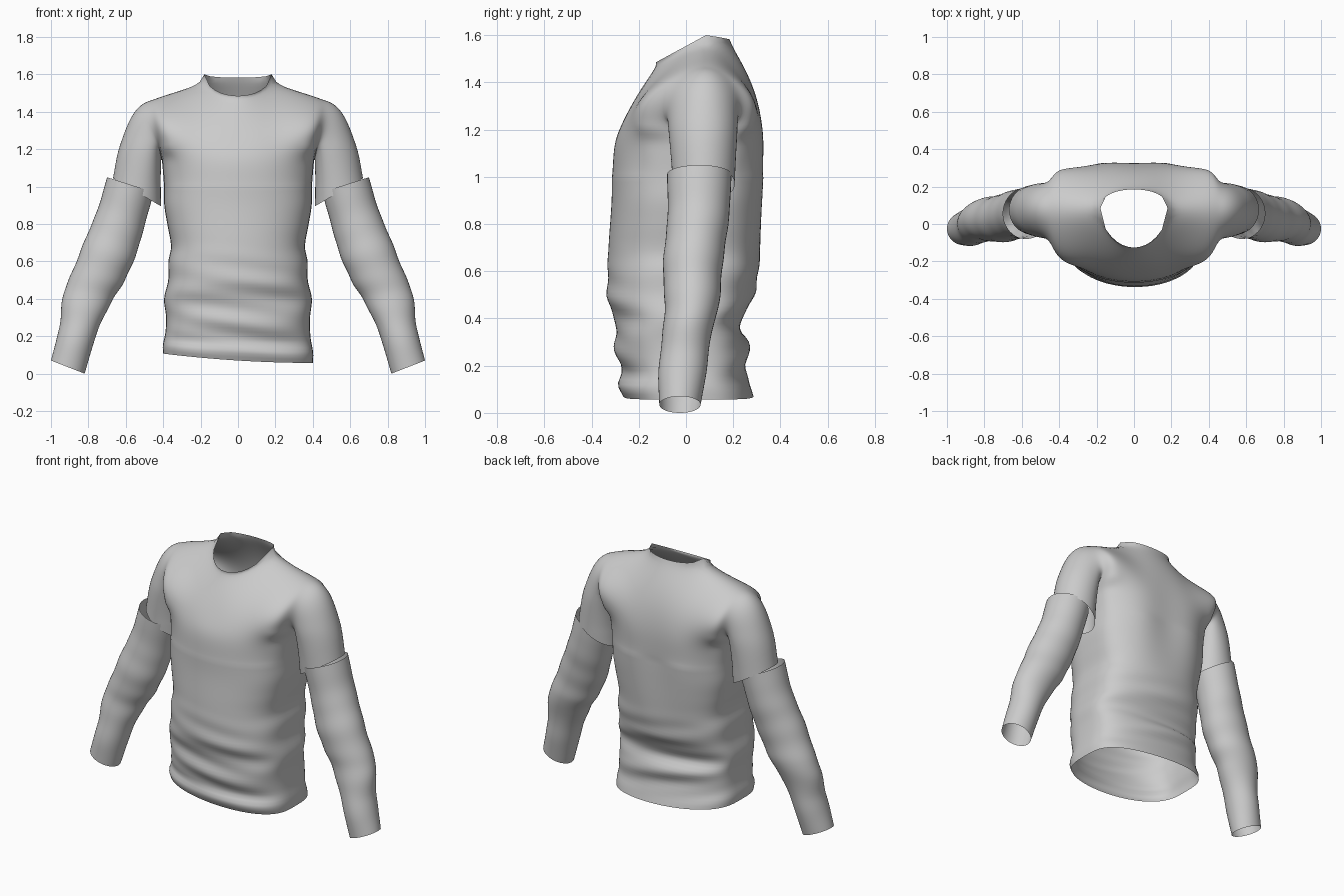
import bpy, bmesh, math
from mathutils import Vector

if "Cube" in bpy.data.objects:
    bpy.data.objects.remove(bpy.data.objects["Cube"])


def curve(pts, t):
    """Smooth (Catmull-Rom style) lookup in a list of (key, value) pairs."""
    t = min(max(t, pts[0][0]), pts[-1][0])
    i = max(k for k in range(len(pts) - 1) if pts[k][0] <= t)

    def slope(k):
        a, b = pts[max(k - 1, 0)], pts[min(k + 1, len(pts) - 1)]
        return (b[1] - a[1]) / (b[0] - a[0])
    (x0, y0), (x1, y1) = pts[i], pts[i + 1]
    h = x1 - x0
    u = (t - x0) / h
    return ((2*u**3 - 3*u*u + 1) * y0 + (u**3 - 2*u*u + u) * h * slope(i)
            + (3*u*u - 2*u**3) * y1 + (u**3 - u*u) * h * slope(i + 1))


def add_grid(bm, rows, wrap=False):
    vs = [[bm.verts.new(p) for p in r] for r in rows]
    n = len(rows[0])
    for a, b in zip(vs, vs[1:]):
        for j in range(n if wrap else n - 1):
            k = (j + 1) % n
            bm.faces.new((a[j], a[k], b[k], b[j]))


def relax(bm, test, steps):
    """Soften the inner vertices chosen by test, keeping open edges fixed."""
    vs = [v for v in bm.verts if test(v.co) and not v.is_boundary]
    for _ in range(steps):
        bmesh.ops.smooth_vert(bm, verts=vs, factor=.5,
                              use_axis_x=True, use_axis_y=True, use_axis_z=True)


def finish(bm, name):
    bmesh.ops.recalc_face_normals(bm, faces=bm.faces)
    for f in bm.faces:
        f.smooth = True
    me = bpy.data.meshes.new(name)
    bm.to_mesh(me)
    bm.free()
    ob = bpy.data.objects.new(name, me)
    bpy.context.collection.objects.link(ob)


# Torso profiles: half width, front depth and back depth by height
PIT = 1.15
WIDTH = [(.07, .40), (.12, .402), (.2, .388), (.3, .385), (.4, .395), (.5, .373), (.6, .372),
         (.68, .358), (.8, .378), (.9, .394), (1.0, .396), (1.15, .408)]
FRONT = [(.07, -.265), (.12, -.29), (.17, -.275), (.28, -.298), (.4, -.305), (.5, -.332),
         (.7, -.328), (.9, -.315), (1.05, -.313), (1.15, -.308)]
BACK = [(.07, .285), (.2, .255), (.3, .262), (.37, .232), (.45, .262), (.52, .295), (.65, .313),
        (.9, .328), (1.15, .337)]
MID = [(.07, .0), (.6, .02), (1.15, .07)]
SHOULDER = [(.18, 1.6), (.3, 1.548), (.4, 1.517), (.47, 1.488)]
COLS, LOW, UP = 48, 56, 24


def lower_point(a, z, side):
    """Body below the armpits, with cloth folds."""
    s, c = math.sin(a), max(math.cos(a), 0)
    x = curve(WIDTH, z) * s
    mid = curve(MID, z)
    y = mid + (curve(FRONT if side < 0 else BACK, z) - mid) * c ** (.62 if side < 0 else .55)
    low = max(0, min(1, (.72 - z) / .3)) * min(1, (z - .05) / .1)
    fold = .008 * math.sin(30 * z - 8 * x * (1 if side < 0 else .3) + 1.8 * math.sin(5 * x))
    fold *= .7 + .8 * x
    fold += .004 * math.sin(52 * z + 9 * x)
    y += side * fold * low * c ** .5
    if side > 0:
        y -= .012 * math.cos(15 * x) * c * max(0, min(1, (z - .6) / .4))
    hem = max(0, 1 - (z - .07) / .3)
    return Vector((x, y, z - .025 * x / .4 * hem + .012 * s * s * hem))


def top_point(x, side):
    """Neckline, then the shoulder ridge."""
    q = abs(x) / .18
    if q < .999:
        r = 1 - q * q
        if side < 0:
            return .085 - .212 * r ** .5, 1.6 - .115 * r ** .5
        return .085 + .1 * r ** .4, 1.6 - .018 * r ** .5
    return .085, curve(SHOULDER, abs(x))


def upper_point(a, t, side):
    """Chest and shoulders from the armpit row to the top edge."""
    s = math.sin(a)
    base = lower_point(a, PIT, side)
    x = (base.x / s if abs(s) > 1e-6 else .41) * s * (1 - t) + .47 * s * t
    y1, z1 = top_point(.4703 * s, side)
    bulge = .17 * abs(s) ** 1.2 if side < 0 else .035 + .12 * s * s
    y = base.y + (y1 - base.y) * t + side * bulge * max(0, math.sin(math.pi * t)) ** .95
    return Vector((x, y, PIT + (z1 - PIT) * t))


bm = bmesh.new()
angles = [math.pi * (i / COLS - .5) for i in range(COLS + 1)]
for side in (-1, 1):
    rows = [[lower_point(a, .07 + (PIT - .07) * k / LOW, side) for a in angles] for k in range(LOW)]
    rows += [[upper_point(a, k / UP, side) for a in angles] for k in range(UP + 1)]
    add_grid(bm, rows)

# Short sleeves, lofted from the armholes to the cuffs
loop = [(-1, k / UP) for k in range(UP + 1)] + [(1, k / UP) for k in range(UP - 1, 0, -1)]
for sx in (-1, 1):
    rows = []
    for i in range(17):
        s = i / 16
        row = []
        for side, t in loop:
            p0 = upper_point(sx * math.pi / 2, t, side)
            c, d = math.cos(math.pi * t), math.sin(math.pi * t)
            h = (1 - c) / 2
            p2 = Vector((sx * (.54 - .128 * c), .075 + side * .132 * d, .97 - .075 * c))
            p1 = Vector((sx * (.415 + .195 * h), (p0.y + p2.y) / 2, 1.03 + .45 * h))
            row.append(p0 * (1 - s) ** 2 + p1 * 2 * s * (1 - s) + p2 * s * s)
        rows.append(row)
    add_grid(bm, rows, wrap=True)
bmesh.ops.remove_doubles(bm, verts=bm.verts, dist=0.0005)
relax(bm, lambda p: p.z > 1.0 and (abs(p.x) < .36 or p.z > 1.22), 22)
relax(bm, lambda p: p.z > 1.0, 4)
finish(bm, "shirt")

# Long arm sleeves: outer edge, inner edge and depth range along the arm
OX = [(0, .70), (.17, .75), (.33, .812), (.5, .88), (.65, .935), (.8, .953), (1, 1.0)]
OZ = [(0, 1.05), (.17, .88), (.33, .73), (.5, .56), (.65, .42), (.8, .26), (1, .07)]
IX = [(0, .45), (.17, .50), (.33, .542), (.5, .605), (.65, .675), (.8, .748), (1, .82)]
IZ = [(0, .97), (.17, .79), (.33, .645), (.5, .50), (.65, .385), (.8, .235), (1, 0)]
YF = [(0, -.08), (.17, -.078), (.4, -.097), (.6, -.09), (.72, -.1), (.88, -.117), (1, -.113)]
YB = [(0, .193), (.17, .183), (.4, .155), (.6, .138), (.72, .107), (.88, .085), (1, .062)]
for sx, name in ((-1, "arm_sleeve_right"), (1, "arm_sleeve_left")):
    bm = bmesh.new()
    rows = []
    for i in range(49):
        s = i / 48
        o = Vector((curve(OX, s), 0, curve(OZ, s)))
        n = Vector((curve(IX, s), 0, curve(IZ, s)))
        f, b = curve(YF, s), curve(YB, s)
        ripple = 1 + .012 * math.sin(38 * s) * math.sin(math.pi * s)
        row = []
        for k in range(40):
            a = math.tau * k / 40
            p = (o + n) / 2 + (o - n) / 2 * math.cos(a) * ripple
            p.y = (f + b) / 2 + (b - f) / 2 * math.sin(a) * ripple
            p.x *= sx
            row.append(p)
        rows.append(row)
    add_grid(bm, rows, wrap=True)
    finish(bm, name)
